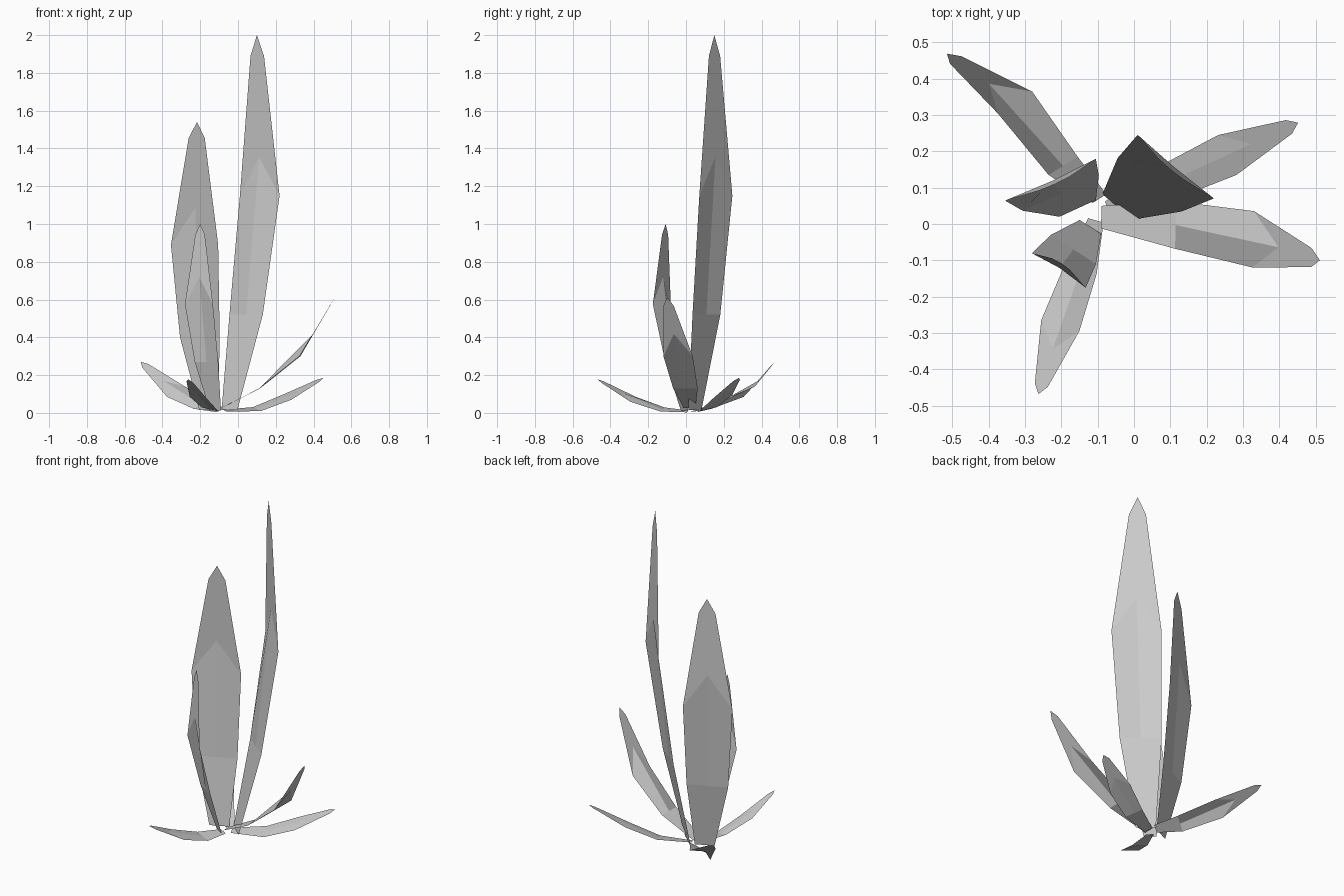
import bpy
from mathutils import Vector as V

# relative blade width at base, lower row, widest row, tip row
WIDTHS = (0.40, 0.84, 1.0, 0.34)


def leaf(name, base, low, wide, tip, side, crease=0.34):
    """Low-poly blade: 4 rows of left edge / midrib / right edge."""
    base, low, wide, tip, side = map(V, (base, low, wide, tip, side))
    # the midrib runs ahead of the edges in the upper two rows
    edge_mid = (base, low, wide, tip.lerp(wide, 0.13))
    rib = (base, low, wide.lerp(tip, crease), tip)
    verts = []
    for m, r, w in zip(edge_mid, rib, WIDTHS):
        half = side * w / 2
        verts += [m - half, r, m + half]
    faces = [(i, i + 1, i + 4, i + 3)
             for row in range(3) for i in (row * 3, row * 3 + 1)]
    mesh = bpy.data.meshes.new(name)
    mesh.from_pydata(verts, [], faces)
    ob = bpy.data.objects.new(name, mesh)
    bpy.context.collection.objects.link(ob)
    return ob


# upright leaves
leaf("tall_leaf", (-.045, .047, .015), (.043, .108, .52), (.115, .158, 1.15),
     (.10, .15, 2.0), (.21, -.175, 0), 0.24)
leaf("middle_leaf", (-.155, .043, .015), (-.202, .085, .40), (-.23, .122, .89),
     (-.217, .11, 1.54), (.25, .115, 0), 0.3)
leaf("short_leaf", (-.12, -.008, .012), (-.167, -.07, .27), (-.207, -.128, .575),
     (-.20, -.108, 1.0), (.148, -.095, 0))

# spreading leaves
leaf("raised_right_leaf", (-.09, .019, .025), (.115, -.003, .13), (.328, -.042, .30),
     (.512, -.10, .61), (.005, .155, 0), 0.38)
leaf("low_right_leaf", (-.07, .04, .012), (.10, .118, .02), (.257, .19, .082),
     (.452, .279, .185), (.05, -.11, -.025))
leaf("back_left_leaf", (-.095, .07, .015), (-.195, .16, .045), (-.328, .335, .112),
     (-.515, .469, .27), (.095, .06, .055), 0.38)
leaf("front_left_leaf", (-.105, .01, .008), (-.147, -.125, .018), (-.203, -.28, .072),
     (-.263, -.468, .178), (.105, -.03, -.025))
